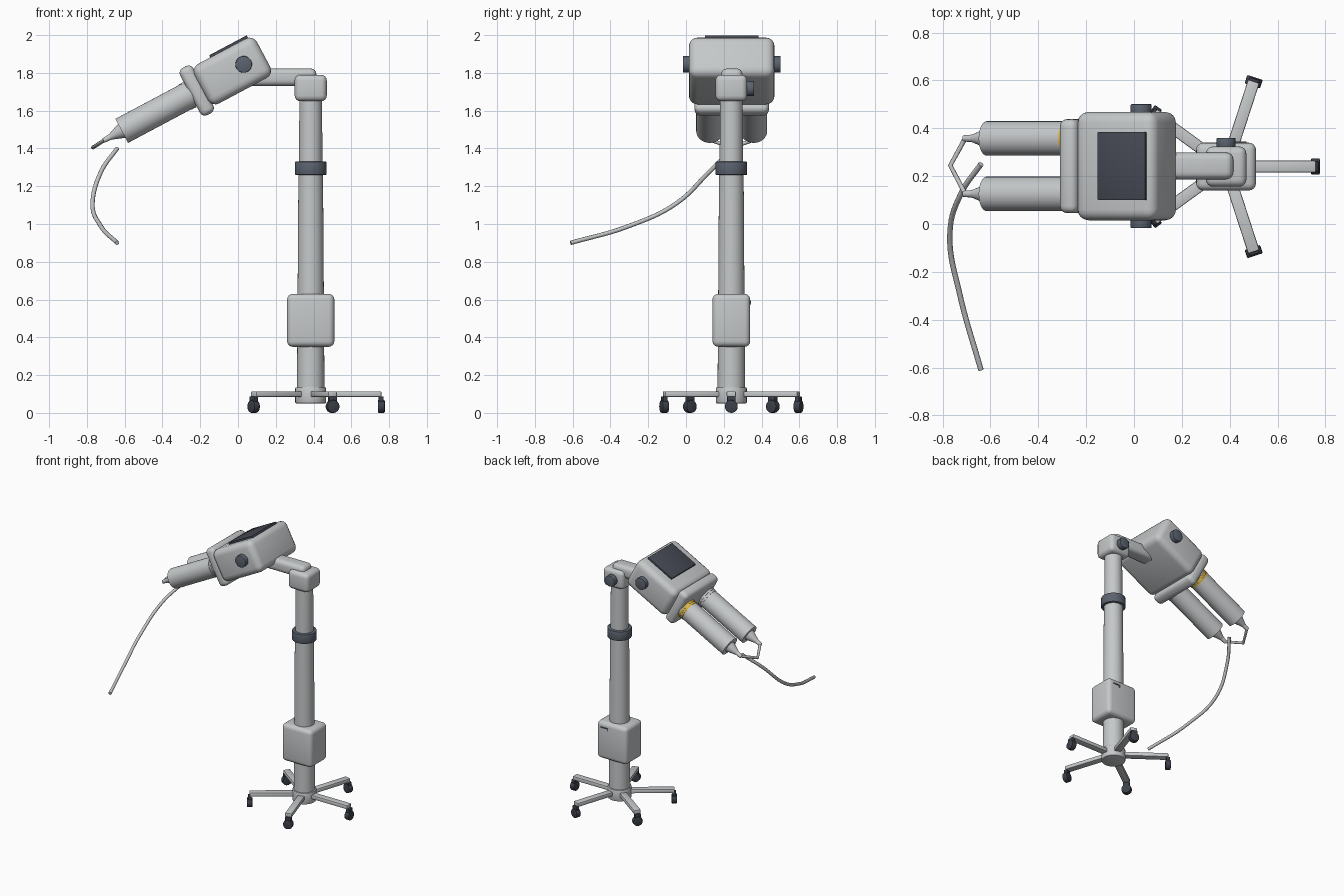
import bpy, bmesh, math
from mathutils import Matrix, Vector

if "Cube" in bpy.data.objects:
    bpy.data.objects.remove(bpy.data.objects["Cube"])


def material(name, rgb):
    m = bpy.data.materials.new(name)
    m.diffuse_color = (*rgb, 1)
    m.use_nodes = True
    m.node_tree.nodes["Principled BSDF"].inputs["Base Color"].default_value = m.diffuse_color
    return m


GREY = material("light grey", (0.56, 0.58, 0.59))
SLATE = material("slate", (0.105, 0.125, 0.16))
RUBBER = material("dark rubber", (0.045, 0.052, 0.068))
SCREEN = material("screen", (0.06, 0.067, 0.088))
YELLOW = material("yellow", (0.72, 0.42, 0.02))


def finish(bm, name, mat, matrix):
    me = bpy.data.meshes.new(name)
    bmesh.ops.recalc_face_normals(bm, faces=bm.faces)
    bm.to_mesh(me)
    bm.free()
    ob = bpy.data.objects.new(name, me)
    bpy.context.collection.objects.link(ob)
    ob.matrix_world = matrix
    me.materials.append(mat)
    bpy.ops.object.select_all(action='DESELECT')
    ob.select_set(True)
    bpy.context.view_layer.objects.active = ob
    bpy.ops.object.shade_smooth_by_angle(angle=math.radians(35))
    return ob


def box(name, loc, size, mat, bevel=0.0, frame=Matrix(), segments=4):
    bm = bmesh.new()
    bmesh.ops.create_cube(bm, size=1)
    bmesh.ops.scale(bm, vec=size, verts=bm.verts)
    if bevel:
        bmesh.ops.bevel(bm, geom=bm.edges[:], offset=bevel, segments=segments,
                        profile=0.5, affect='EDGES')
    return finish(bm, name, mat, frame @ Matrix.Translation(loc))


def cylinder(name, start, end, r1, mat, r2=None, frame=Matrix(), bevel=0.0, sides=32):
    a, b = Vector(start), Vector(end)
    bm = bmesh.new()
    bmesh.ops.create_cone(bm, cap_ends=True, segments=sides, radius1=r1,
                          radius2=r1 if r2 is None else r2, depth=(b - a).length)
    if bevel:
        rims = [e for e in bm.edges if abs(e.verts[0].co.z - e.verts[1].co.z) < 1e-5]
        bmesh.ops.bevel(bm, geom=rims, offset=bevel, segments=2, profile=0.5, affect='EDGES')
    turn = (b - a).to_track_quat('Z', 'Y').to_matrix().to_4x4()
    return finish(bm, name, mat, frame @ Matrix.Translation((a + b) / 2) @ turn)


def tube(name, points, radius, mat, smooth=True):
    cu = bpy.data.curves.new(name, 'CURVE')
    cu.dimensions = '3D'
    cu.bevel_depth = radius
    cu.bevel_resolution = 3
    cu.use_fill_caps = True
    sp = cu.splines.new('BEZIER')
    sp.bezier_points.add(len(points) - 1)
    for bp, p in zip(sp.bezier_points, points):
        bp.co = p
        bp.handle_left_type = bp.handle_right_type = 'AUTO' if smooth else 'VECTOR'
    ob = bpy.data.objects.new(name, cu)
    bpy.context.collection.objects.link(ob)
    cu.materials.append(mat)
    return ob


# Stand frame: column axis on the floor
CX, CY = 0.385, 0.24
stand = Matrix.Translation((CX, CY, 0))

# Five-legged base with casters
cylinder("base_hub", (0, 0, 0.05), (0, 0, 0.135), 0.082, GREY, frame=stand, bevel=0.006)
for i in range(5):
    leg = stand @ Matrix.Rotation(math.radians(72 * i), 4, 'Z')
    box(f"base_leg_{i}", (0.21, 0, 0.099), (0.33, 0.05, 0.03), GREY, 0.006, leg, 2)
    box(f"caster_fork_{i}", (0.373, 0, 0.072), (0.026, 0.045, 0.03), RUBBER, 0.004, leg, 2)
    cylinder(f"caster_wheel_{i}", (0.355, 0, 0.034), (0.392, 0, 0.034), 0.034, RUBBER,
             frame=leg, bevel=0.005, sides=24)

# Column, clamp collar and power box
cylinder("lower_column", (0, 0, 0.1), (0, 0, 1.28), 0.073, GREY, 0.065, stand)
cylinder("upper_column", (0, 0, 1.28), (0, 0, 1.7), 0.062, GREY, 0.060, stand)
cylinder("clamp_collar", (0, 0, 1.26), (0, 0, 1.33), 0.084, SLATE, frame=stand, bevel=0.004)
box("power_box", (0, 0, 0.49), (0.25, 0.2, 0.28), GREY, 0.03, stand)
box("cable_hook_bar", (0.055, 0.101, 0.59), (0.06, 0.008, 0.008), SLATE, frame=stand)
box("cable_hook_end", (0.029, 0.101, 0.583), (0.008, 0.008, 0.02), SLATE, frame=stand)

# Pivot block, its lock knob and the support arm
box("pivot_block", (0, 0, 1.72), (0.17, 0.168, 0.14), GREY, 0.03, stand)
cylinder("pivot_knob", (0, 0.08, 1.717), (0, 0.12, 1.717), 0.04, SLATE, frame=stand, bevel=0.004)
box("support_arm", (0.21, 0.243, 1.777), (0.41, 0.112, 0.092), GREY, 0.03)

# Tilted head
head = Matrix.Translation((-0.03, 0.242, 1.81)) @ Matrix.Rotation(math.radians(-28), 4, 'Y')
box("head_body", (0, 0, 0), (0.375, 0.453, 0.237), GREY, 0.045, head)
box("head_flange", (-0.215, 0, -0.003), (0.08, 0.393, 0.282), GREY, 0.03, head)
box("display", (0.043, 0, 0.123), (0.225, 0.285, 0.016), SCREEN, 0.003, head, 2)
for side, label in ((-1, "front"), (1, "back")):
    cylinder(f"{label}_head_knob", (0.03, 0.2 * side + 0.242, 1.845),
             (0.03, 0.259 * side + 0.242, 1.845), 0.044, SLATE, bevel=0.004)

# Twin syringes with retaining rings and tapered tips
for side, label, ring in ((-1, "front", GREY), (1, "back", YELLOW)):
    y, z = 0.116 * side, -0.005

    def part(name, a, b, r1, r2=None, mat=GREY):
        cylinder(f"{label}_{name}", (-a, y, z), (-b, y, z), r1, mat, r2, head)

    part("syringe_barrel", 0.23, 0.666, 0.072)
    part("syringe_ring_inner", 0.258, 0.270, 0.075, mat=ring)
    part("syringe_ring_outer", 0.275, 0.287, 0.075, mat=ring)
    part("syringe_cone", 0.664, 0.735, 0.042, 0.016)
    part("syringe_nozzle", 0.73, 0.775, 0.016, 0.013)

# Joining tube between the tips and the hanging patient line
tips = [head @ Vector((-0.768, 0.116 * s, -0.005)) for s in (-1, 1)]
tube("joining_tube", [tips[0], (-0.768, 0.245, 1.405), tips[1]], 0.01, GREY, smooth=False)
tube("patient_line", [(-0.64, 0.25, 1.40), (-0.722, 0.13, 1.283), (-0.77, -0.05, 1.11),
                      (-0.727, -0.3, 0.99), (-0.64, -0.61, 0.90)], 0.0115, GREY)
